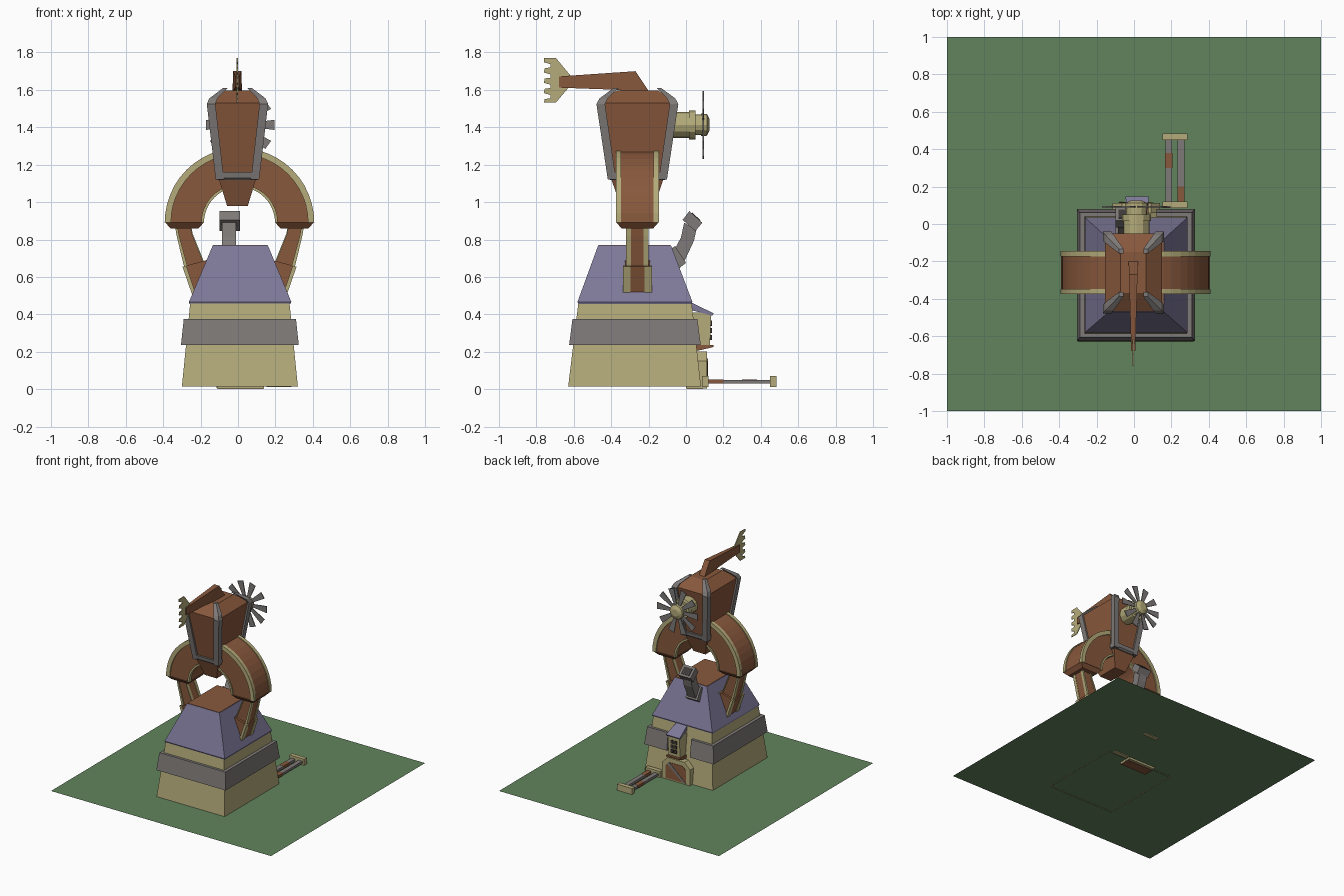
import bpy, bmesh, math

if "Cube" in bpy.data.objects:
    bpy.data.objects.remove(bpy.data.objects["Cube"])

CX, CY = 0.008, -0.26      # arm centre


def material(name, r, g, b):
    m = bpy.data.materials.new(name)
    m.diffuse_color = [((c / 255 + 0.055) / 1.055) ** 2.4 for c in (r, g, b)] + [1]
    m.use_nodes = True
    m.node_tree.nodes["Principled BSDF"].inputs["Base Color"].default_value = m.diffuse_color
    return m


GREEN = material("grass green", 97, 132, 93)
KHAKI = material("khaki trim", 180, 171, 122)
BROWN = material("rust brown", 136, 88, 60)
PURPLE = material("slate purple", 126, 120, 152)
GRAY = material("iron gray", 126, 122, 120)
DARK = material("dark opening", 62, 58, 56)


def loft(name, rings, mat, caps=True):
    """Skin a list of closed rings of points."""
    bm = bmesh.new()
    vs = [[bm.verts.new(p) for p in ring] for ring in rings]
    n = len(vs[0])
    for a, b in zip(vs, vs[1:]):
        for i in range(n):
            j = (i + 1) % n
            bm.faces.new((a[i], a[j], b[j], b[i]))
    if caps:
        bm.faces.new(vs[0])
        bm.faces.new(vs[-1])
    bmesh.ops.recalc_face_normals(bm, faces=bm.faces)
    me = bpy.data.meshes.new(name)
    bm.to_mesh(me)
    bm.free()
    me.materials.append(mat)
    ob = bpy.data.objects.new(name, me)
    bpy.context.collection.objects.link(ob)
    return ob


def rect(x0, x1, y0, y1, z):
    return [(x0, y0, z), (x1, y0, z), (x1, y1, z), (x0, y1, z)]


def mid(hx, hy, z, cx=-0.003, cy=CY):
    return rect(cx - hx, cx + hx, cy - hy, cy + hy, z)


def box(name, x0, x1, y0, y1, z0, z1, mat):
    return loft(name, [rect(x0, x1, y0, y1, z0), rect(x0, x1, y0, y1, z1)], mat)


def side_prism(name, pts, w, mat, cx=0.0):
    """Extrude a (y, z) profile along x; w gives the half width at y."""
    return loft(name, [[(cx + s * w(y), y, z) for y, z in pts] for s in (-1, 1)], mat)


# Ground and tapered tower
loft("ground", [rect(-1, 1, -1, 1, 0.02)], GREEN, False).data.polygons
bm = bmesh.new()
bm.faces.new([bm.verts.new(p) for p in rect(-1, 1, -1, 1, 0.02)])
bm.to_mesh(bpy.data.objects["ground"].data)
bm.free()
loft("tower_base", [rect(-0.30, 0.32, -0.63, 0.08, 0.014),
                    rect(-0.255, 0.275, -0.575, 0.03, 0.465)], KHAKI, False)
loft("roof", [rect(-0.26, 0.28, -0.575, 0.03, 0.455), rect(-0.262, 0.285, -0.58, 0.034, 0.467),
              rect(-0.135, 0.16, -0.47, -0.08, 0.768)], PURPLE)
box("roof_top", -0.133, 0.158, -0.468, -0.082, 0.766, 0.771, BROWN)

# Iron band, open at the back around the window
path = [(0.12, 1, 0), (1, 1, 1), (1, -1, 1), (-1, -1, 1), (-1, 1, 1), (-0.09, 1, 0)]
rings = []
for px, py, corner in path:
    ring = []
    for hx, hy, z in ((0.315, 0.352, 0.235), (0.300, 0.334, 0.375),
                      (0.260, 0.295, 0.375), (0.270, 0.305, 0.235)):
        ring.append((0.01 + px * hx if corner else px, -0.273 + py * hy, z))
    rings.append(ring)
loft("tower_band", rings, GRAY)

# Dormer window
loft("window_box", [rect(-0.035, 0.07, 0, 0.128, 0.235), rect(-0.035, 0.07, 0, 0.135, 0.41)], KHAKI)
side_prism("window_roof", [(0.0, 0.468), (0.02, 0.468), (0.148, 0.405), (0.14, 0.393), (0.0, 0.43)],
           lambda y: 0.045 + 0.12 * max(y, 0), PURPLE, 0.017)
side_prism("window_sill", [(0.0, 0.205), (0.06, 0.205), (0.147, 0.225), (0.147, 0.236), (0.0, 0.236)],
           lambda y: 0.06, BROWN, 0.017)
for i in range(2):
    for k in range(3):
        x, z = -0.01 + 0.03 * i, 0.262 + 0.038 * k
        box("window_pane", x, x + 0.022, 0.12, 0.138, z, z + 0.028, DARK)

# Door with chamfered frame and diagonal brace
frame = [(-0.115, 0.005), (0.14, 0.005), (0.14, 0.15), (0.09, 0.2), (-0.065, 0.2), (-0.115, 0.15)]
panel = [(-0.08, 0.03), (0.105, 0.03), (0.105, 0.135), (0.075, 0.165), (-0.05, 0.165), (-0.08, 0.135)]
brace = [(-0.08, 0.03), (-0.055, 0.03), (0.09, 0.15), (0.07, 0.165)]
for name, pts, y0, y1, mat in (("door_frame", frame, 0.05, 0.112, KHAKI),
                               ("door_panel", panel, 0.1, 0.115, BROWN),
                               ("door_brace", brace, 0.11, 0.118, GRAY)):
    loft(name, [[(x, y, z) for x, z in pts] for y in (y0, y1)], mat)
box("door_footing", -0.113, 0.138, 0, 0.112, 0.003, 0.03, KHAKI)
box("door_plate", -0.11, 0.135, 0.005, 0.09, 0, 0.004, BROWN)

# Rails lying on the ground
for y in (0.085, 0.45):
    box("rail_beam", 0.152, 0.286, y, y + 0.035, 0.012, 0.07, KHAKI)
for x, y in ((0.168, 0.3), (0.233, 0.12)):
    box("rail", x, x + 0.036, 0.11, 0.46, 0.03, 0.05, GRAY)
    box("rail_rust", x - 0.001, x + 0.037, y, y + 0.08, 0.029, 0.051, BROWN)

# Square chimney bending outward, as (inner, outer) points in y, z
def duct(name, pairs, x0, x1, mat):
    loft(name, [[(x0, *a), (x1, *a), (x1, *b), (x0, *b)] for a, b in pairs], mat)


duct("chimney_foot", [((-0.08, 0.75), (-0.045, 0.64)), ((-0.058, 0.765), (0.0, 0.675))],
     -0.10, 0.005, GRAY)
duct("chimney_pipe", [((-0.065, 0.74), (-0.01, 0.68)), ((-0.027, 0.81), (0.043, 0.795)),
                      ((-0.01, 0.89), (0.055, 0.85))], -0.085, -0.01, GRAY)
duct("chimney_cap", [((-0.018, 0.905), (0.05, 0.845)), ((0.018, 0.952), (0.087, 0.89))],
     -0.10, 0.01, GRAY)
duct("chimney_opening", [((0.028, 0.939), (0.073, 0.898)), ((0.033, 0.944), (0.078, 0.903))],
     -0.082, -0.008, DARK)


# Arms: stations of (outer, inner) points in x, z with khaki edge trims
def limb(name, stations, h, sx, trim=0.028):
    def strip(part, t0, t1, y0, y1, mat):
        rings = []
        for (xo, zo), (xi, zi) in stations:
            a = (xo + (xi - xo) * t0, zo + (zi - zo) * t0)
            b = (xo + (xi - xo) * t1, zo + (zi - zo) * t1)
            rings.append([(CX + sx * p[0], CY + y, p[1]) for p, y in
                          ((a, y0), (a, y1), (b, y1), (b, y0))])
        loft(name + part, rings, mat)
    strip("", 0.03, 0.97, -h + 0.01, h - 0.01, BROWN)
    for s in (-1, 1):
        strip("_outer_trim", 0, 0.16, s * (h - trim), s * h, KHAKI)
        strip("_inner_trim", 0.93, 1, s * (h - trim), s * h, KHAKI)


arch = []
for i in range(11):
    a = math.radians(7.5 * i)
    arch.append(tuple((r * math.cos(a), 0.89 + r * math.sin(a)) for r in (0.4, 0.19)))
fore = [((0.345, 0.87), (0.258, 0.87)), ((0.335, 0.815), (0.25, 0.83)),
        ((0.30, 0.67), (0.185, 0.67)), ((0.245, 0.5), (0.14, 0.5))]
wrist = [((0.305, 0.655), (0.175, 0.69)), ((0.248, 0.49), (0.13, 0.52))]
for side, sx in (("right", 1), ("left", -1)):
    limb(side + "_upper_arm", arch, 0.115, sx)
    loft(side + "_elbow", [mid(0.104, 0.113, 0.892, CX + sx * 0.294),
                           mid(0.075, 0.085, 0.86, CX + sx * 0.294)], BROWN)
    limb(side + "_forearm", fore, 0.06, sx, 0.026)
    limb(side + "_wrist", wrist, 0.077, sx, 0.04)

# Head with iron corner posts
loft("head", [mid(0.055, 0.09, 0.978), mid(0.104, 0.145, 1.14), mid(0.152, 0.208, 1.53),
              mid(0.068, 0.11, 1.597)], BROWN)
loft("head_ring", [mid(0.105, 0.145, 1.118), mid(0.116, 0.158, 1.13),
                   mid(0.119, 0.163, 1.16)], GRAY)
for sx in (-1, 1):
    for sy in (-1, 1):
        loft("head_corner_post",
             [mid(h, h, z, -0.003 + sx * x, CY + sy * y) for x, y, z, h in
              ((0.094, 0.136, 1.12, 0.022), (0.141, 0.196, 1.525, 0.023),
               (0.128, 0.18, 1.555, 0.022), (0.065, 0.115, 1.61, 0.012))], GRAY)

# Tail boom and jagged fin
side_prism("tail_boom", [(-0.27, 1.70), (-0.68, 1.672), (-0.68, 1.612), (-0.35, 1.6),
                         (-0.34, 1.58), (-0.19, 1.58)],
           lambda y: 0.025 + 0.03 * min(y + 0.2, 0), BROWN, -0.004)
fin = [(-0.60, 1.655), (-0.695, 1.77), (-0.76, 1.77)]
for z in (1.74, 1.685, 1.63, 1.575):
    fin += [(-0.76, z + 0.008), (-0.725, z - 0.002), (-0.725, z - 0.02), (-0.755, z - 0.024)]
fin += [(-0.76, 1.533), (-0.695, 1.533), (-0.60, 1.645)]
side_prism("tail_fin", fin, lambda y: 0.003, KHAKI, -0.004)

# Propeller hub and blades on the back of the head
PX, PZ = 0.013, 1.413


def turned(name, profile, mat, n=12):
    loft(name, [[(PX + r * math.cos(2 * math.pi * i / n), y, PZ + r * math.sin(2 * math.pi * i / n))
                 for i in range(n)] for y, r in profile], mat)


turned("propeller_neck", [(-0.12, 0.07), (0.016, 0.07), (0.016, 0.077), (0.05, 0.077),
                          (0.05, 0.055), (0.085, 0.055)], KHAKI)
turned("propeller_hub", [(0.08, 0.06), (0.112, 0.058), (0.126, 0.03)], KHAKI)
for i in range(10):
    a = 2 * math.pi * (i + 0.5) / 10 + math.radians(18)
    c, s = math.cos(a), math.sin(a)
    quad = [(0.04, -0.01), (0.183, -0.027), (0.183, 0.027), (0.04, 0.01)]
    loft("propeller_blade", [[(PX + u * c - v * s, y, PZ + u * s + v * c) for u, v in quad]
                             for y in (0.088, 0.095)], GRAY)
